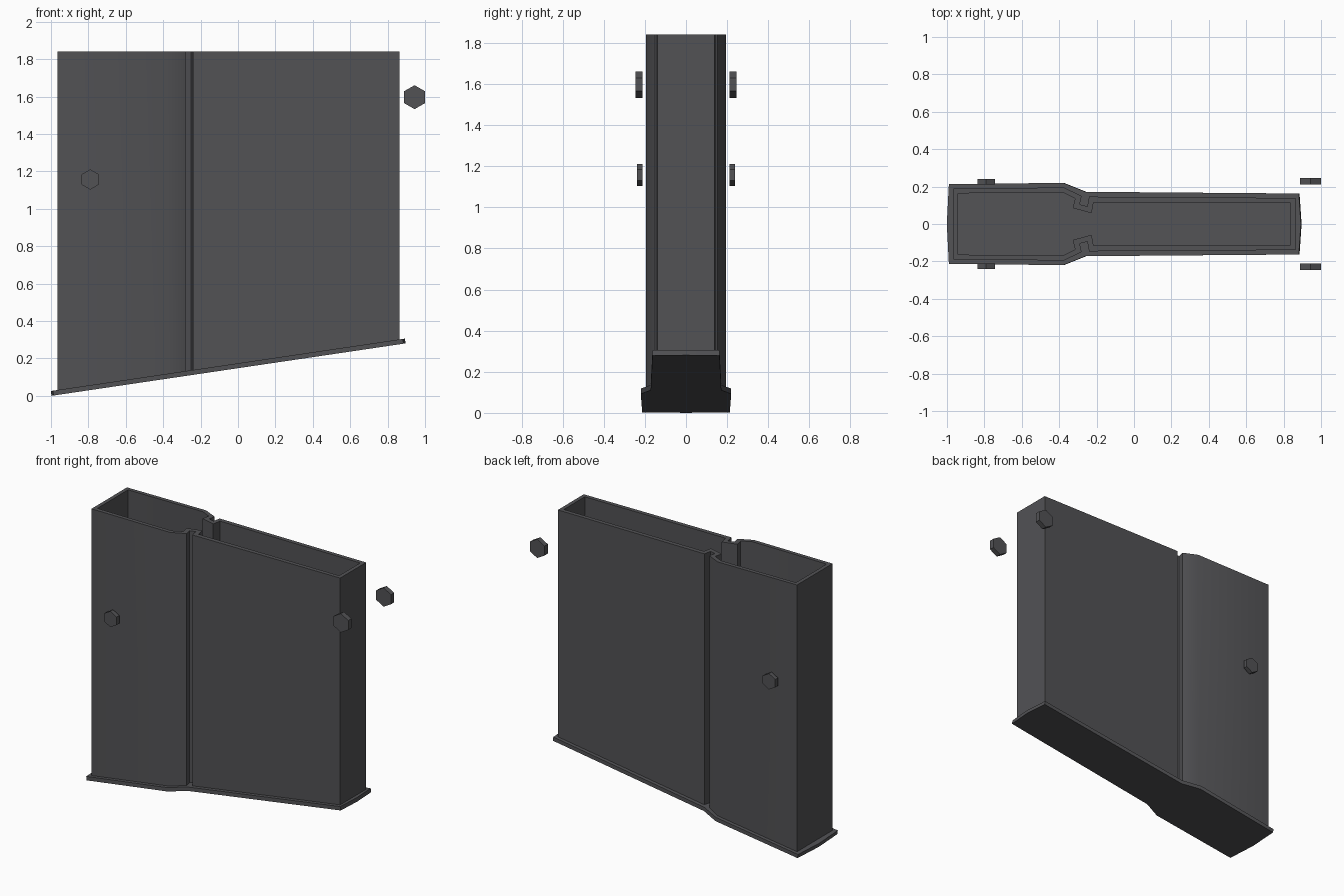
import bpy, bmesh, math
from mathutils import Matrix, Vector

cube = bpy.data.objects.get("Cube")
if cube:
    bpy.data.objects.remove(cube, do_unlink=True)

# Single dark metal colour
COLOUR = (0.085, 0.085, 0.091, 1)
metal = bpy.data.materials.new("dark_grey_metal")
metal.use_nodes = True
metal.diffuse_color = COLOUR
metal.node_tree.nodes["Principled BSDF"].inputs["Base Color"].default_value = COLOUR

TOP = 1.84
SLOPE = 0.148
PLATE = 0.026
UP = Vector((-SLOPE, 0, 1)).normalized()


def finish(name, bm):
    bmesh.ops.recalc_face_normals(bm, faces=bm.faces)
    mesh = bpy.data.meshes.new(name)
    bm.to_mesh(mesh)
    bm.free()
    mesh.materials.append(metal)
    obj = bpy.data.objects.new(name, mesh)
    bpy.context.collection.objects.link(obj)
    bpy.ops.object.select_all(action='DESELECT')
    obj.select_set(True)
    bpy.context.view_layer.objects.active = obj
    bpy.ops.object.shade_smooth_by_angle(angle=math.radians(30))
    return obj


def mirrored(half):
    """Close a half outline (y >= 0) into a full loop."""
    return half + [(x, -y) for x, y in reversed(half) if y > 0]


def slanted(x):
    return SLOPE * (x + 1)


def bridge(bm, a, b):
    for i in range(len(a)):
        j = (i + 1) % len(a)
        bm.faces.new((a[i], a[j], b[j], b[i]))


# Hollow body: thin wall with a hooked groove on each side
outer = mirrored([(-0.966, 0.190), (-0.375, 0.195), (-0.28, 0.150), (-0.29, 0.105),
                  (-0.25, 0.094), (-0.24, 0.146), (0.864, 0.139)])
inner = mirrored([(-0.94, 0.164), (-0.38, 0.168), (-0.315, 0.136), (-0.327, 0.085),
                  (-0.227, 0.058), (-0.216, 0.116), (0.838, 0.112)])
bm = bmesh.new()
rings = []
for loop, at_top in ((outer, False), (outer, True), (inner, True), (inner, False)):
    rings.append([bm.verts.new((x, y, TOP if at_top else slanted(x) + PLATE * 0.9))
                  for x, y in loop])
for k in range(4):
    bridge(bm, rings[k], rings[(k + 1) % 4])
finish("magazine_body", bm)

# Slanted floor plate with a small lip and slightly pointed ends
plate = mirrored([(-0.997, 0), (-0.986, 0.213), (-0.375, 0.220), (-0.255, 0.172),
                  (0.885, 0.163), (0.896, 0)])
# The end points lie on the mirror line, so only the others are doubled
bm = bmesh.new()
low = [bm.verts.new((x, y, slanted(x))) for x, y in plate]
high = [bm.verts.new(v.co + UP * PLATE) for v in low]
bridge(bm, low, high)
bm.faces.new(low)
bm.faces.new(high)
finish("floor_plate", bm)

# Hexagonal pin heads on both sides
for pin, x, z, radius, y, depth in (("rear", -0.79, 1.157, 0.054, 0.225, 0.029),
                                    ("front", 0.944, 1.597, 0.064, 0.229, 0.034)):
    for side, sign in (("left", 1), ("right", -1)):
        bm = bmesh.new()
        place = Matrix.Translation((x, sign * y, z)) @ Matrix.Rotation(math.pi / 2, 4, 'X')
        bmesh.ops.create_cone(bm, cap_ends=True, segments=6, radius1=radius,
                              radius2=radius, depth=depth, matrix=place)
        finish(f"{pin}_pin_{side}", bm)
